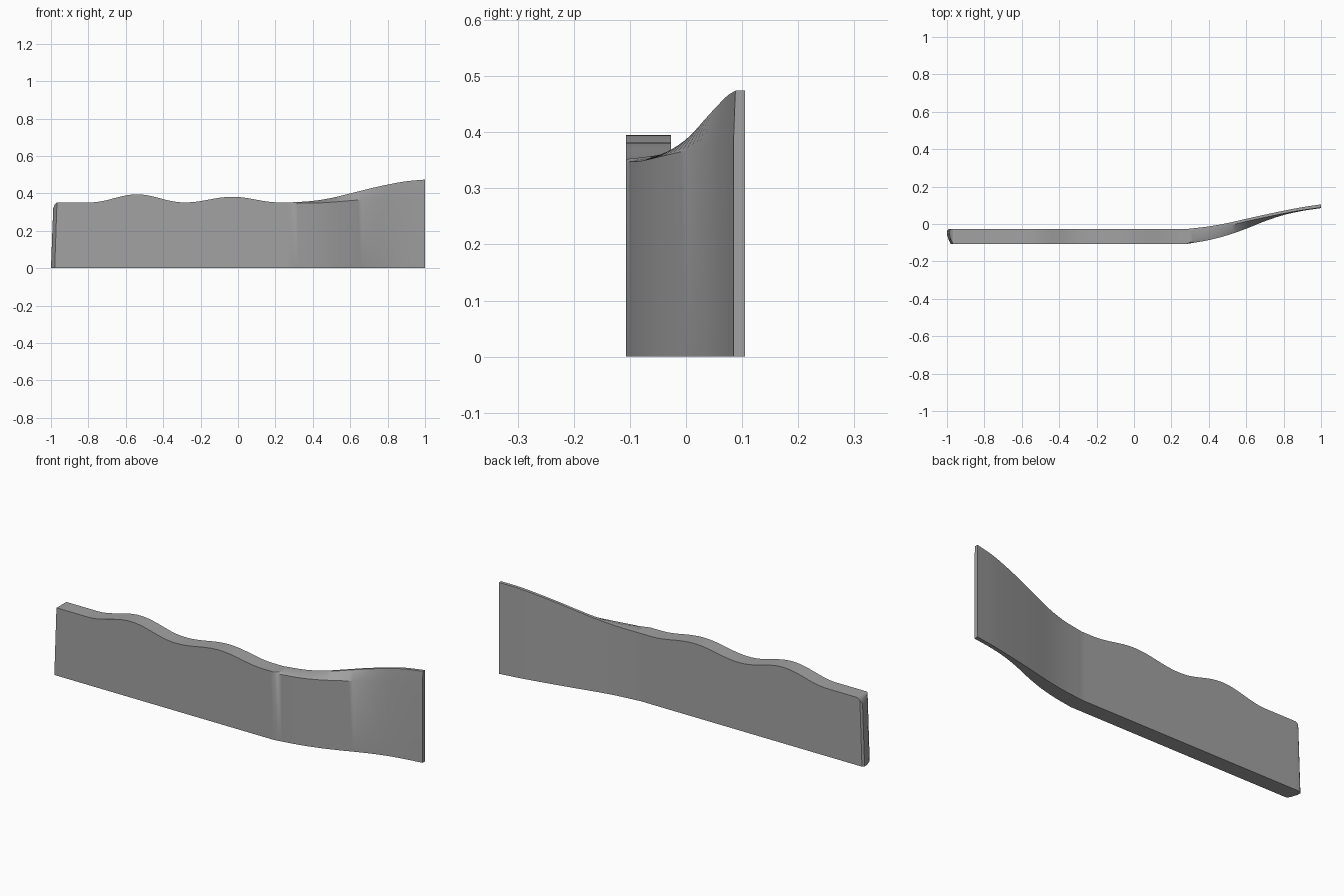
import bpy
import bmesh
import math

if "Cube" in bpy.data.objects:
    bpy.data.objects.remove(bpy.data.objects["Cube"])


def curve(keys, x):
    """Smooth curve through (x, value) keys, clamped at both ends."""
    if x <= keys[0][0]:
        return keys[0][1]
    if x >= keys[-1][0]:
        return keys[-1][1]
    i = max(k for k in range(len(keys) - 1) if keys[k][0] <= x)

    def slope(k):
        a, b = keys[max(k - 1, 0)], keys[min(k + 1, len(keys) - 1)]
        return (b[1] - a[1]) / (b[0] - a[0])

    (x0, v0), (x1, v1) = keys[i], keys[i + 1]
    h = x1 - x0
    t = (x - x0) / h
    return ((2*t**3 - 3*t*t + 1) * v0 + (t**3 - 2*t*t + t) * h * slope(i)
            + (3*t*t - 2*t**3) * v1 + (t**3 - t*t) * h * slope(i + 1))


# Plan and height profiles
FRONT = [(0.28, -0.107), (0.4, -0.086), (0.5, -0.06), (0.6, -0.025),
         (0.7, 0.015), (0.8, 0.048), (0.9, 0.07), (1, 0.085)]
BACK = [(0.28, -0.027), (0.4, -0.013), (0.5, 0.005), (0.6, 0.028),
        (0.7, 0.05), (0.8, 0.071), (0.9, 0.09), (1, 0.105)]
TOP = [(0.28, 0.352), (0.4, 0.36), (0.5, 0.376), (0.6, 0.4),
       (0.7, 0.425), (0.8, 0.447), (0.9, 0.465), (1, 0.474)]
SHOULDER = [(0.28, 0.347), (0.45, 0.35), (0.7, 0.37), (1, 0.392)]
TOP_WIDTH = [(0.28, 0.08), (0.36, 0.05), (0.43, 0.024), (0.54, 0.015), (1, 0.017)]


def bump(x, centre, half, height):
    d = (x - centre) / half
    return height * (1 + math.cos(math.pi * d)) / 2 if abs(d) < 1 else 0


def section(x):
    """Cross-section loop of the board at x."""
    f, b = curve(FRONT, x), curve(BACK, x)
    top = curve(TOP, x) + bump(x, -0.54, 0.25, 0.043) + bump(x, -0.03, 0.25, 0.03)
    mid = curve(SHOULDER, x) if x > 0.28 else top - 0.005
    tf = b - curve(TOP_WIDTH, x)
    return [(x, f, 0), (x, b, 0), (x, b, top), (x, tf, top), (x, f, mid)]


# Rounded, slightly leaning left end
def end_section(x, f, b, top):
    lean = 0.012
    return [(x, f, 0), (x, b, 0), (x + lean, b, top),
            (x + lean, f, top), (x + lean, f, top - 0.005)]


loops = [end_section(-1, -0.056, -0.037, 0.322),
         end_section(-0.991, -0.085, -0.028, 0.342),
         end_section(-0.98, -0.107, -0.027, 0.351)]
loops += [section(-0.96 + 0.02 * i) for i in range(99)]

bm = bmesh.new()
rings = [[bm.verts.new(p) for p in loop] for loop in loops]
for r, s in zip(rings, rings[1:]):
    for k in range(5):
        j = (k + 1) % 5
        bm.faces.new((r[k], r[j], s[j], s[k]))
bm.faces.new(rings[0])
bm.faces.new(rings[-1])
bmesh.ops.recalc_face_normals(bm, faces=bm.faces)

mesh = bpy.data.meshes.new("curved_board")
bm.to_mesh(mesh)
bm.free()
board = bpy.data.objects.new("curved_board", mesh)
bpy.context.collection.objects.link(board)

# Plain grey
grey = bpy.data.materials.new("mid_grey")
grey.diffuse_color = (0.36, 0.36, 0.36, 1)
grey.use_nodes = True
grey.node_tree.nodes["Principled BSDF"].inputs["Base Color"].default_value = grey.diffuse_color
mesh.materials.append(grey)

bpy.context.view_layer.objects.active = board
board.select_set(True)
bpy.ops.object.shade_smooth_by_angle(angle=math.radians(30))
